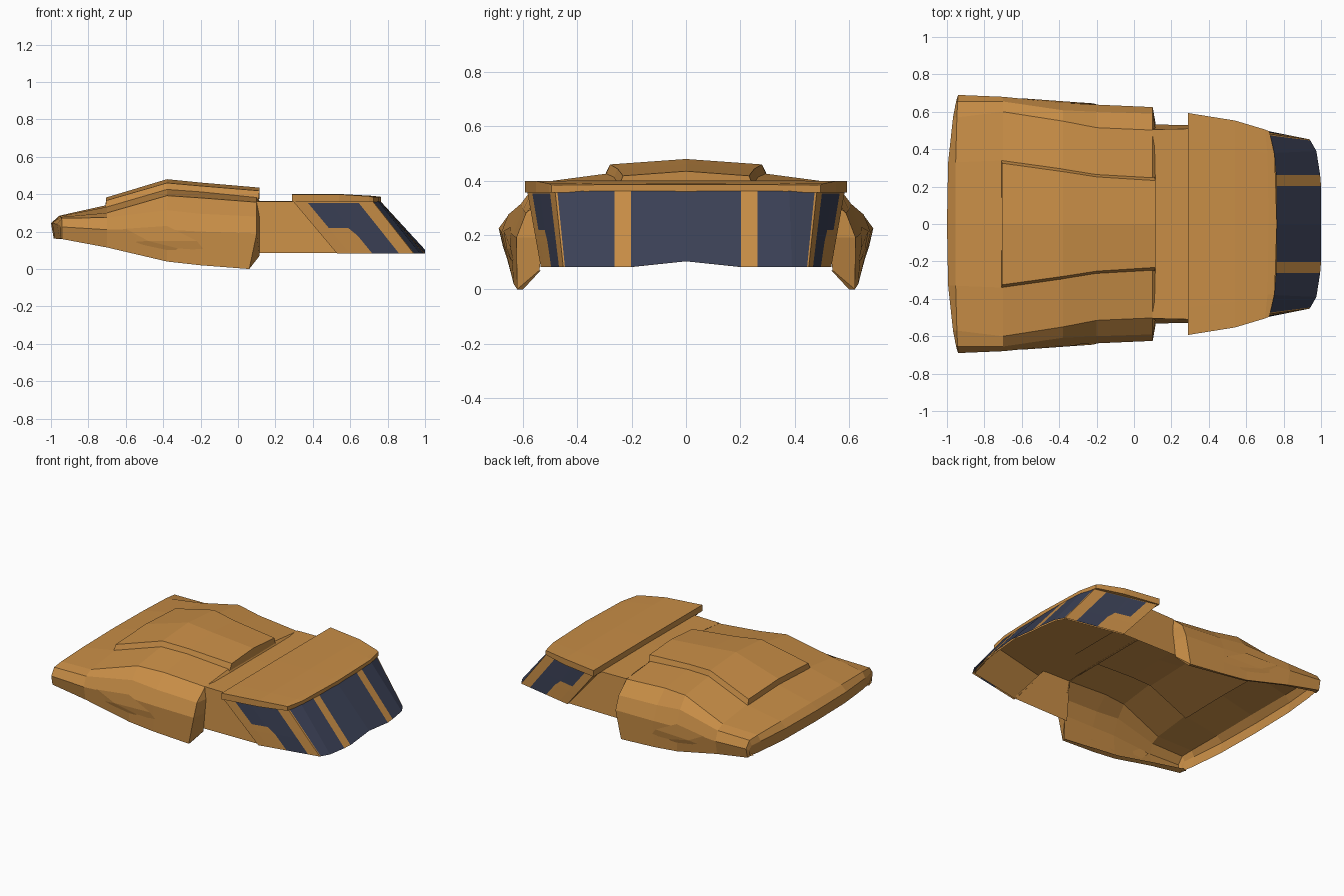
import bpy, bmesh
from mathutils import Vector

if "Cube" in bpy.data.objects:
    bpy.data.objects.remove(bpy.data.objects["Cube"])


def material(name, rgb):
    m = bpy.data.materials.new(name)
    m.diffuse_color = (*rgb, 1)
    m.use_nodes = True
    m.node_tree.nodes["Principled BSDF"].inputs["Base Color"].default_value = m.diffuse_color
    return m


PAINT = material("ochre paint", (0.58, 0.27, 0.062))
GLASS = material("navy glass", (0.044, 0.053, 0.094))


def mirrored(name, rows, glass=None, closed=False):
    """Loft rows of +y points into quads and mirror them across y = 0."""
    bm = bmesh.new()
    for s in (1, -1):
        grid = [[bm.verts.new((x, s * y, z)) for x, y, z in row] for row in rows]
        for i in range(len(grid) - 1):
            for j in range(len(grid[i]) - 1):
                q = [grid[i][j], grid[i + 1][j], grid[i + 1][j + 1], grid[i][j + 1]]
                f = bm.faces.new(q)
                f.material_index = 1 if glass and glass(i, j) else 0
        if closed:  # end caps
            bm.faces.new(grid[0])
            bm.faces.new(grid[-1])
    bmesh.ops.remove_doubles(bm, verts=bm.verts, dist=0.0005)
    if closed:
        bmesh.ops.recalc_face_normals(bm, faces=bm.faces)
    else:  # open shell: turn every face outward
        for f in bm.faces:
            f.normal_update()
            c = f.calc_center_median()
            if f.normal.dot(c - Vector((c.x * 0.6, 0, 0.1))) < 0:
                f.normal_flip()
    me = bpy.data.meshes.new(name)
    bm.to_mesh(me)
    bm.free()
    me.materials.append(PAINT)
    me.materials.append(GLASS)
    ob = bpy.data.objects.new(name, me)
    bpy.context.collection.objects.link(ob)
    return ob


# Front shell: (x, forward bow of the nose, half section from centre line to lower lip)
SECTIONS = [
    (-0.985, 1.0, [(0, .162), (.33, .162), (.57, .16), (.65, .16), (.66, .16), (.65, .16), (.63, .16)]),
    (-1.0, 1.0, [(0, .245), (.33, .245), (.57, .24), (.645, .235), (.668, .21), (.655, .166), (.63, .163)]),
    (-0.955, 0.25, [(0, .285), (.33, .282), (.57, .278), (.655, .272), (.69, .225), (.675, .16), (.63, .17)]),
    (-0.70, 0, [(0, .342), (.34, .332), (.60, .30), (.655, .275), (.68, .21), (.66, .115), (.63, .125)]),
    (-0.38, 0, [(0, .445), (.30, .425), (.55, .392), (.608, .315), (.648, .21), (.64, .04), (.61, .05)]),
    (-0.20, 0, [(0, .428), (.27, .412), (.515, .38), (.60, .295), (.638, .20), (.635, .02), (.605, .03)]),
    (0.10, 0, [(0, .395), (.25, .382), (.502, .357), (.59, .28), (.625, .19), (.622, 0), (.60, 0)]),
    (0.115, 0, [(0, .362), (.25, .36), (.49, .35), (.51, .28), (.525, .19), (.54, .07), (.535, .07)]),
]
rows = []
for x, bow, pts in SECTIONS:
    row = []
    for y, z in pts:
        px = x + 0.055 * bow * (y / 0.68) ** 3
        if x == 0.10 and z < 0.01:
            px = 0.06  # rear lower corner leans forward
        row.append((px, y, z))
    rows.append(row)
mirrored("front_shell", rows)

# Shallow bulge on each flank
mirrored("flank_bulge", [
    [(-.68, .668, .20), (-.62, .664, .14), (-.36, .636, .085)],
    [(-.60, .672, .215), (-.48, .660, .15), (-.32, .645, .11)],
    [(-.38, .646, .23), (-.22, .645, .15), (-.18, .634, .10)],
])

# Raised hood panel: (x, top half width, centre height, edge height)
PANEL = [(-.705, .325, .382, .366), (-.38, .28, .48, .46), (-.2, .252, .462, .444), (.115, .232, .435, .418)]
mirrored("hood_panel", [[(x, 0, zc), (x, w, ze), (x - .005, w + .018, ze - .045), (x, 0, zc - .06)]
                        for x, w, zc, ze in PANEL], closed=True)

# Cab walls and flat ceiling behind the hood
mirrored("cab_body", [
    [(.10, 0, .363), (.10, .505, .36), (.10, .532, .085)],
    [(.31, 0, .363), (.31, .51, .36), (.54, .525, .085)],
])
mirrored("cab_ceiling", [[(.29, 0, .36), (.29, .51, .358)], [(.755, 0, .36), (.72, .47, .358)]])

# Roof slab: (x on centre line, x on edge, half width, top height)
ROOF = [(.29, .29, .593, .40), (.54, .54, .553, .40), (.72, .70, .505, .39), (.764, .724, .495, .385)]
rows = []
for xc, xe, w, zt in ROOF:
    xm = xc + (xe - xc) * 0.3
    rows.append([(xc, 0, zt + .001), (xm, w * .75, zt), (xe, w, zt - .001),
                 (xe, w, .357), (xm, w * .75, .357), (xc, 0, .357)])
mirrored("roof", rows, closed=True)

# Slanted side frames with stepped side windows
U = [0, .17, .40, .46, .81, 1]
V = [0, .34, .49, .97, 1]
RB, FB = Vector((.53, .535, .082)), Vector((.94, .452, .082))
RT, FT = Vector((.295, .585, .361)), Vector((.72, .482, .361))
rows = []
for v in V:
    line = []
    for u in U:
        if (u, v) == (.46, .49):
            u = .42  # soften the window step
        line.append(tuple(RB.lerp(FB, u).lerp(RT.lerp(FT, u), v)))
    x, y, z = line[0]
    rows.append([(x, .515, z)] + line)  # inward return at the rear edge
mirrored("side_window_frame", rows,
         glass=lambda i, j: i < 3 and (j == 4 or (i == 2 and 2 <= j <= 4)))

# Painted inner lining behind the side windows
IN = Vector((0, .012, 0))
mirrored("side_window_lining", [[tuple(RB - IN), tuple(FB - IN)], [tuple(RT - IN), tuple(FT - IN)]])

# Raked windscreen with two painted stripes, and its painted inner lining
top = [(.762, 0, .362), (.762, .203, .362), (.759, .263, .362), (.75, .38, .362), (.723, .474, .361), (.72, .482, .361)]
low = [(1.0, 0, .103), (1.0, .203, .082), (.995, .263, .082), (.975, .39, .082), (.943, .446, .082), (.94, .452, .082)]
mirrored("windscreen", [top, low], glass=lambda i, j: j not in (1, 4))
mirrored("windscreen_lining", [[(x - .014, y * .985, z) for x, y, z in r] for r in (top, low)])
